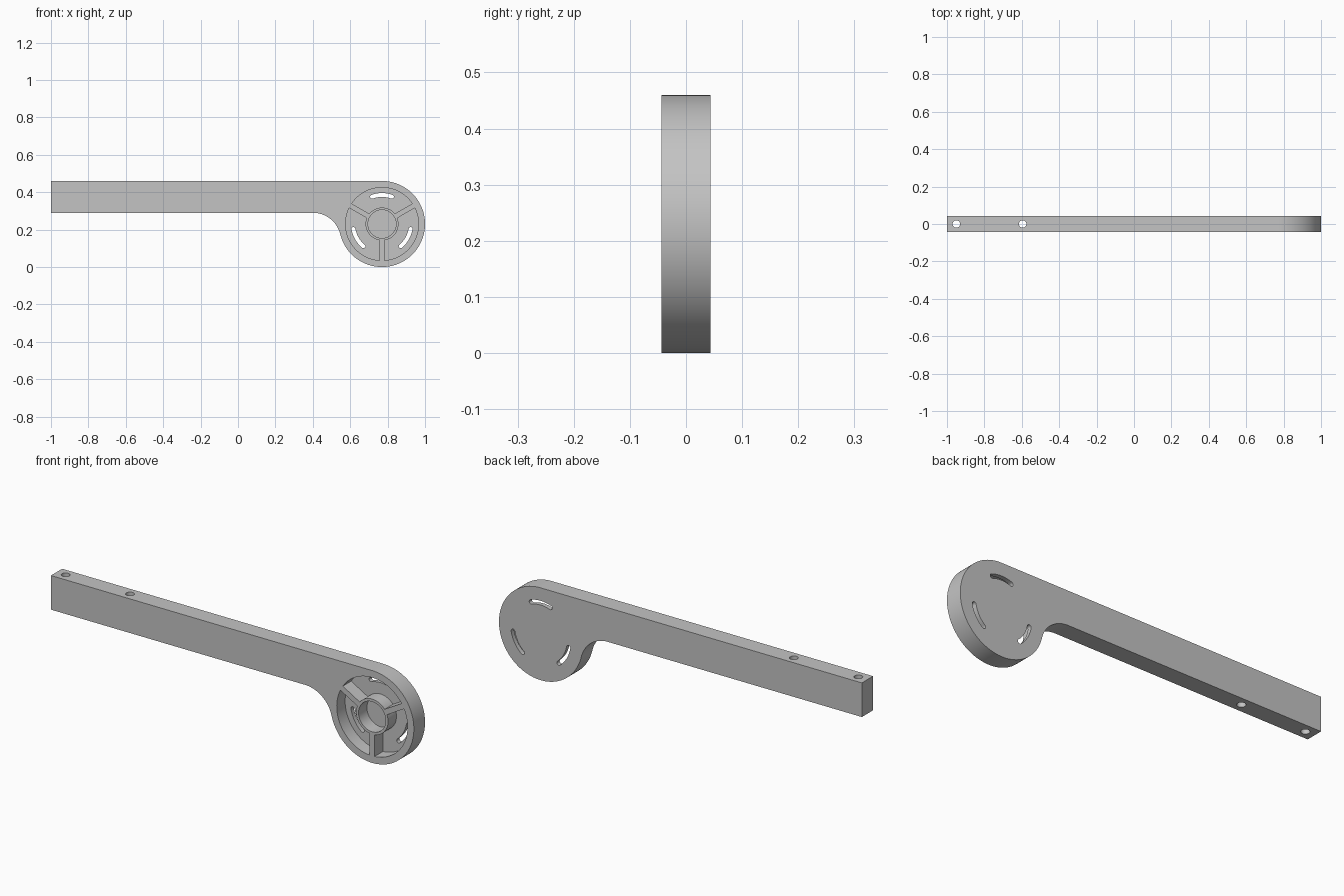
import bpy, bmesh
from math import radians, degrees, sin, cos, asin, atan2, pi

if "Cube" in bpy.data.objects:
    bpy.data.objects.remove(bpy.data.objects["Cube"], do_unlink=True)

CX, CZ, R = 0.77, 0.23, 0.23       # round head
HALF = 0.044                       # half thickness
BAR_BOTTOM, BAR_TOP = 0.29, 0.46
POCKET_R, HUB_R, BORE_R = 0.195, 0.088, 0.075
SPOKE, FLOOR = 0.027, 0.022        # spoke width, back wall thickness
FLOOR_Y = HALF - FLOOR

grey = bpy.data.materials.new("mid_grey")
grey.use_nodes = True
grey.diffuse_color = (0.55, 0.55, 0.55, 1)
grey.node_tree.nodes["Principled BSDF"].inputs["Base Color"].default_value = (0.55, 0.55, 0.55, 1)


def arc(cx, cz, r, a0, a1, n):
    """Points along an arc, angles in degrees."""
    return [(cx + r * cos(radians(a0 + (a1 - a0) * i / n)),
             cz + r * sin(radians(a0 + (a1 - a0) * i / n))) for i in range(n + 1)]


def prism(name, points, lo, hi, axis="y"):
    """Extrude a closed profile along y (points are x, z) or z (points are x, y)."""
    bm = bmesh.new()
    place = (lambda p, d: (p[0], d, p[1])) if axis == "y" else (lambda p, d: (p[0], p[1], d))
    face = bm.faces.new([bm.verts.new(place(p, lo)) for p in points])
    new = bmesh.ops.extrude_face_region(bm, geom=[face])["geom"]
    move = (0, hi - lo, 0) if axis == "y" else (0, 0, hi - lo)
    bmesh.ops.translate(bm, vec=move, verts=[v for v in new if isinstance(v, bmesh.types.BMVert)])
    bmesh.ops.recalc_face_normals(bm, faces=bm.faces)
    mesh = bpy.data.meshes.new(name)
    bm.to_mesh(mesh)
    bm.free()
    mesh.materials.append(grey)
    obj = bpy.data.objects.new(name, mesh)
    bpy.context.collection.objects.link(obj)
    return obj


def cut(body, cutter):
    cutter.hide_render = True
    bpy.context.view_layer.objects.active = body
    mod = body.modifiers.new("cut", "BOOLEAN")
    mod.operation, mod.solver, mod.object = "DIFFERENCE", "EXACT", cutter
    bpy.ops.object.modifier_apply(modifier=mod.name)
    bpy.data.objects.remove(cutter, do_unlink=True)


# Arm outline: bar, inner fillet tangent to the bar and the head, round head
fx = 0.40
drop = BAR_BOTTOM - CZ
fr = ((CX - fx) ** 2 + drop ** 2 - R ** 2) / (2 * (R + drop))
fz = BAR_BOTTOM - fr
touch = degrees(atan2(CZ - fz, CX - fx))
outline = [(-1, BAR_TOP), (-1, BAR_BOTTOM)]
outline += arc(fx, fz, fr, 90, touch, 24)
outline += arc(CX, CZ, R, 180 + touch, 450, 80)[1:]
arm = prism("lever_arm", outline, -HALF, HALF)

# Three pockets between the spokes, each with a curved slot through the back wall
for mid in (90, 210, 330):
    outer = 60 - degrees(asin(SPOKE / 2 / POCKET_R))
    inner = 60 - degrees(asin(SPOKE / 2 / HUB_R))
    sector = arc(CX, CZ, POCKET_R, mid - outer, mid + outer, 40)
    sector += arc(CX, CZ, HUB_R, mid + inner, mid - inner, 24)
    cut(arm, prism("pocket_cutter", sector, -0.1, FLOOR_Y))

    slot_r, w, span = 0.155, 0.0105, 20
    slot = arc(CX, CZ, slot_r + w, mid - span, mid + span, 16)
    for end, way in ((mid + span, 0), (mid - span, 180)):
        ex, ez = CX + slot_r * cos(radians(end)), CZ + slot_r * sin(radians(end))
        slot += arc(ex, ez, w, end + way, end + way + 180, 8)[1:-1]
        if way == 0:
            slot += arc(CX, CZ, slot_r - w, mid + span, mid - span, 16)
    cut(arm, prism("slot_cutter", slot, 0, 0.1))

# Blind bore in the hub
cut(arm, prism("bore_cutter", arc(CX, CZ, BORE_R, 0, 360, 64)[:-1], -0.1, FLOOR_Y))

# Two screw holes down through the bar
for x in (-0.95, -0.595):
    cut(arm, prism("hole_cutter", arc(x, 0, 0.02, 0, 360, 32)[:-1], 0.2, 0.6, "z"))

bpy.ops.object.select_all(action="DESELECT")
arm.select_set(True)
bpy.context.view_layer.objects.active = arm
bpy.ops.object.shade_smooth_by_angle(angle=radians(30))
